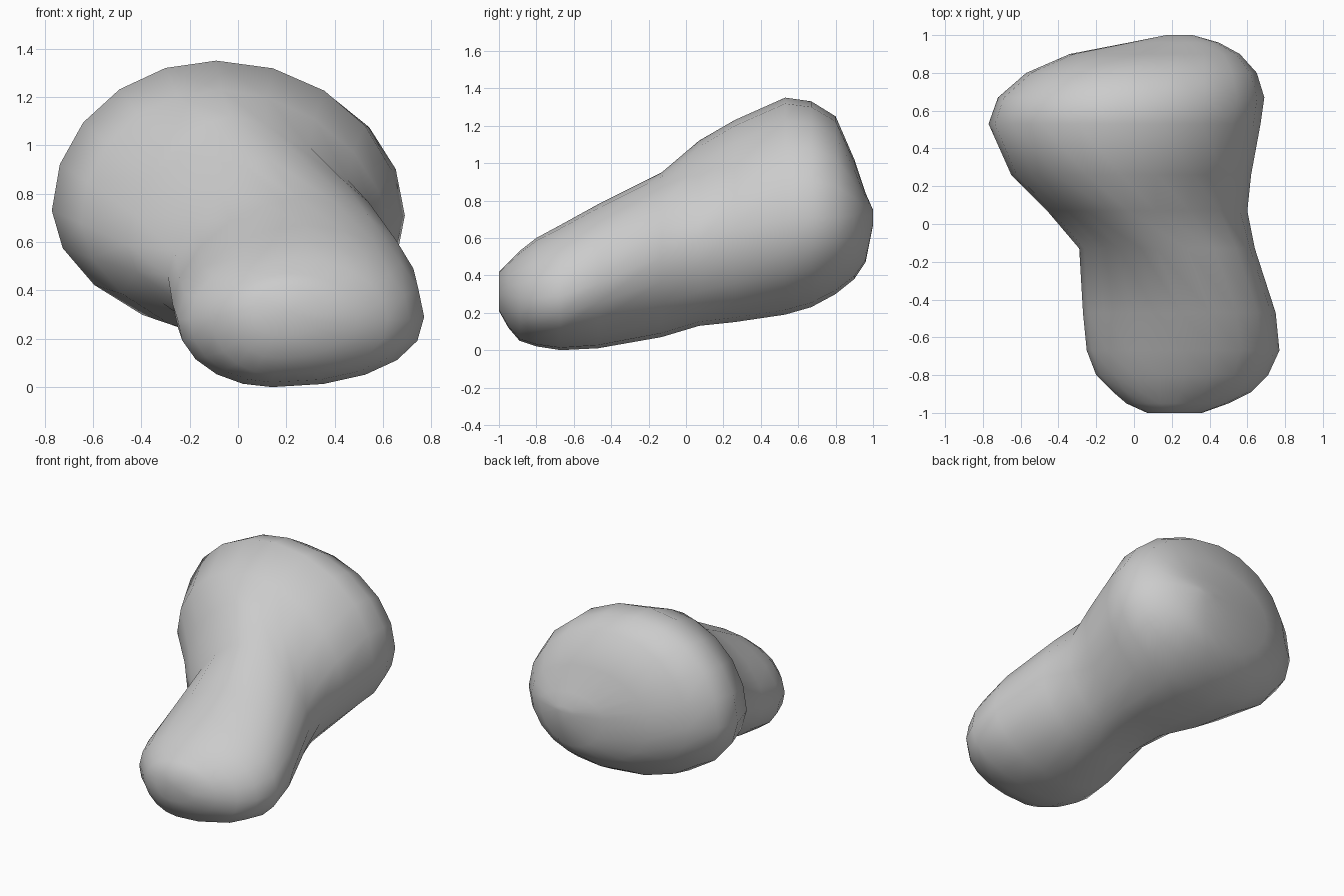
import bpy
import bmesh
from math import sin, cos, pi

SIDES = 20

# Cross-sections from front to back:
# y, then (x, z) of the right-hand, top, left-hand and bottom extremes
SECTIONS = [
    (-1.0, (.36, .3), (.2, .42), (.07, .3), (.18, .21)),
    (-.95, (.5, .29), (.22, .47), (-.04, .3), (.17, .12)),
    (-.89, (.62, .28), (.25, .53), (-.11, .29), (.15, .05)),
    (-.8, (.71, .28), (.27, .6), (-.2, .28), (.14, .02)),
    (-.67, (.77, .29), (.27, .67), (-.25, .28), (.14, 0)),
    (-.47, (.75, .36), (.25, .78), (-.27, .34), (.16, .01)),
    (-.13, (.64, .5), (.12, .95), (-.29, .46), (.2, .07)),
    (.07, (.6, .58), (-.03, 1.12), (-.46, .59), (.2, .13)),
    (.26, (.62, .65), (-.07, 1.23), (-.65, .68), (.18, .15)),
    (.53, (.67, .7), (-.09, 1.35), (-.77, .73), (.1, .19)),
    (.67, (.69, .71), (-.08, 1.33), (-.72, .73), (.1, .23)),
    (.8, (.65, .71), (-.03, 1.25), (-.57, .74), (.1, .3)),
    (.9, (.56, .72), (.1, 1.02), (-.34, .73), (.15, .38)),
    (.96, (.45, .72), (.2, .84), (-.03, .72), (.22, .47)),
    (1.0, (.31, .72), (.25, .75), (.17, .72), (.25, .67)),
]

# Slimmer (over 1) or fuller (under 1) quarters of some sections:
# upper right, upper left, lower left, lower right
QUARTERS = {
    -.89: (1, 1, 1, .88),
    -.8: (1, 1.05, 1, .88),
    -.67: (1, 1.08, 1, .92),
    -.47: (1, 1.15, 1.05, 1),
    -.13: (1, 1.35, 1.2, 1),
    .07: (1.25, 1.2, 1.2, 1),
    .26: (1.1, 1, 1.1, 1),
    .53: (1, 1, 1.06, 1),
}


def section_point(extremes, step, powers):
    """Point on a lopsided oval made of four quarter curves."""
    angle = 2 * pi * step / SIDES
    quarter = 4 * step // SIDES
    right, top, left, bottom = extremes
    side = right if quarter in (0, 3) else left
    pole = top if quarter < 2 else bottom
    power = powers[quarter]
    x = pole[0] + (side[0] - pole[0]) * abs(cos(angle)) ** power
    z = side[1] + (pole[1] - side[1]) * abs(sin(angle)) ** power
    return x, z


def make_material(name, colour):
    material = bpy.data.materials.new(name)
    material.use_nodes = True
    material.diffuse_color = colour
    shader = material.node_tree.nodes["Principled BSDF"]
    shader.inputs["Base Color"].default_value = colour
    return material


def loft(name, sections, material):
    """Skin the cross-sections into one closed smooth body."""
    bm = bmesh.new()
    rings = []
    for y, *extremes in sections:
        powers = QUARTERS.get(y, (1, 1, 1, 1))
        ring = []
        for step in range(SIDES):
            x, z = section_point(extremes, step, powers)
            ring.append(bm.verts.new((x, y, z)))
        rings.append(ring)
    for near, far in zip(rings, rings[1:]):
        for i in range(SIDES):
            j = (i + 1) % SIDES
            bm.faces.new((near[i], near[j], far[j], far[i]))

    # Rounded ends closed with fans
    caps = [bm.faces.new(rings[0]), bm.faces.new(rings[-1])]
    bmesh.ops.poke(bm, faces=caps)
    bmesh.ops.recalc_face_normals(bm, faces=bm.faces[:])
    for face in bm.faces:
        face.smooth = True

    mesh = bpy.data.meshes.new(name)
    bm.to_mesh(mesh)
    bm.free()
    mesh.materials.append(material)
    body = bpy.data.objects.new(name, mesh)
    bpy.context.collection.objects.link(body)
    return body


default_cube = bpy.data.objects.get("Cube")
if default_cube:
    bpy.data.objects.remove(default_cube)

# Smooth stone: narrow rounded toe, pinched waist, broad domed back
grey = make_material("pale_grey", (.6, .6, .6, 1))
loft("smooth_stone", SECTIONS, grey)
